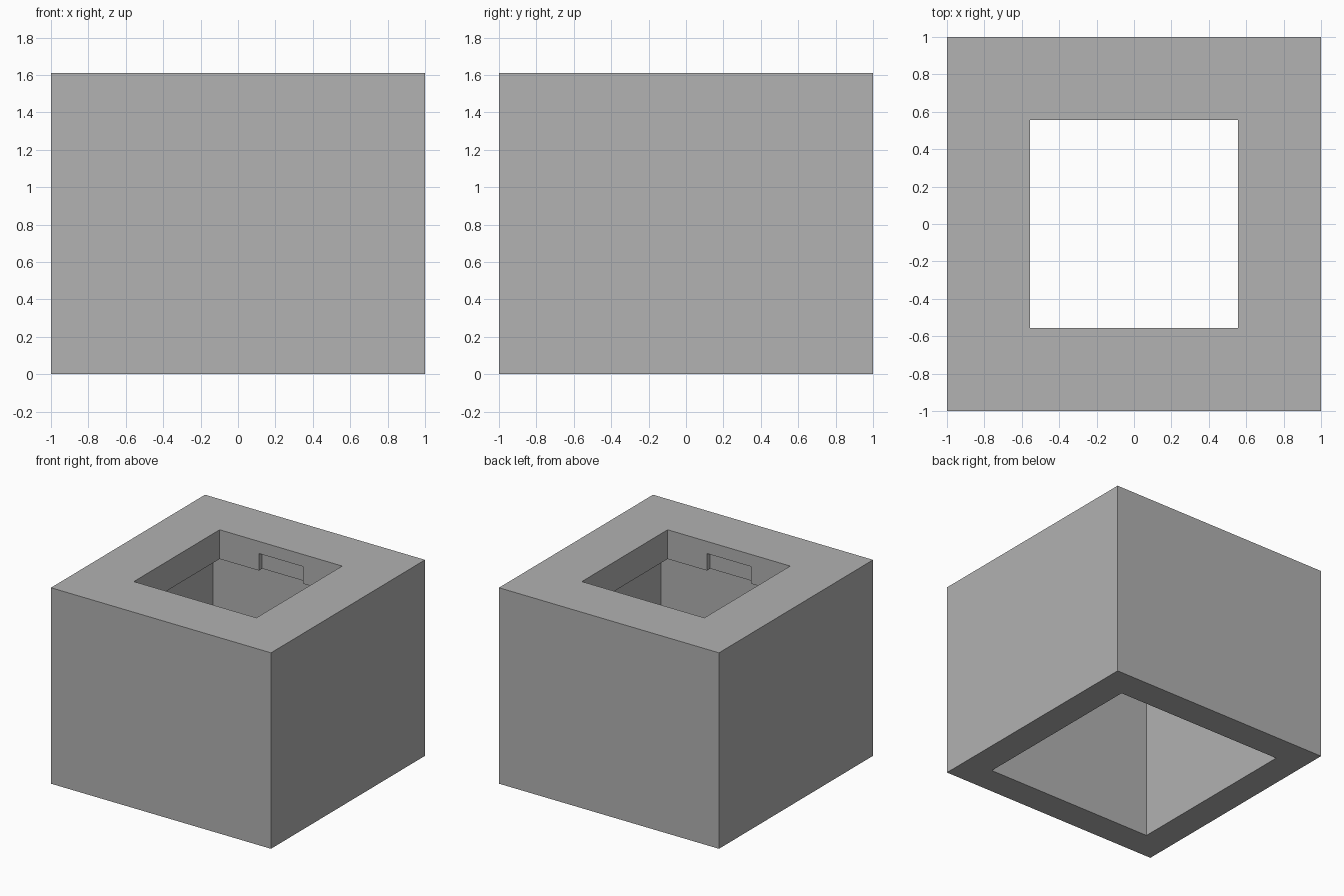
import bpy

# Remove the default cube
old = bpy.data.objects.get("Cube")
if old:
    bpy.data.objects.remove(old, do_unlink=True)

HEIGHT = 1.61      # overall height
RIM_BASE = 1.37    # underside of the thick top rim
CAVITY = 0.76      # half width of the lower cavity
OPENING = 0.557    # half width of the top opening

grey = bpy.data.materials.new("plain grey")
grey.use_nodes = True
colour = (0.445, 0.445, 0.445, 1)
grey.diffuse_color = colour
grey.node_tree.nodes["Principled BSDF"].inputs["Base Color"].default_value = colour


def box(name, half_x, half_y, z0, z1):
    """Box centred on the z axis, from z0 to z1."""
    bpy.ops.mesh.primitive_cube_add(size=2, location=(0, 0, (z0 + z1) / 2))
    obj = bpy.context.object
    obj.name = name
    obj.scale = (half_x, half_y, (z1 - z0) / 2)
    bpy.ops.object.transform_apply(location=True, rotation=False, scale=True)
    obj.data.materials.append(grey)
    return obj


# Outer block
housing = box("hollow_housing", 1, 1, 0, HEIGHT)

# Lower cavity, top opening, and the shallow slots in the front and back of the rim
cutters = [
    box("cavity_cutter", CAVITY, CAVITY, -0.2, RIM_BASE),
    box("opening_cutter", OPENING, OPENING, 1, HEIGHT + 0.2),
    box("rim_slot_cutter", 0.2, 0.6, 1.2, 1.51),
]

bpy.context.view_layer.objects.active = housing
for cutter in cutters:
    cutter.hide_render = True
    mod = housing.modifiers.new(cutter.name, "BOOLEAN")
    mod.operation = "DIFFERENCE"
    mod.solver = "EXACT"
    mod.object = cutter
    bpy.ops.object.modifier_apply(modifier=mod.name)
    bpy.data.objects.remove(cutter, do_unlink=True)
